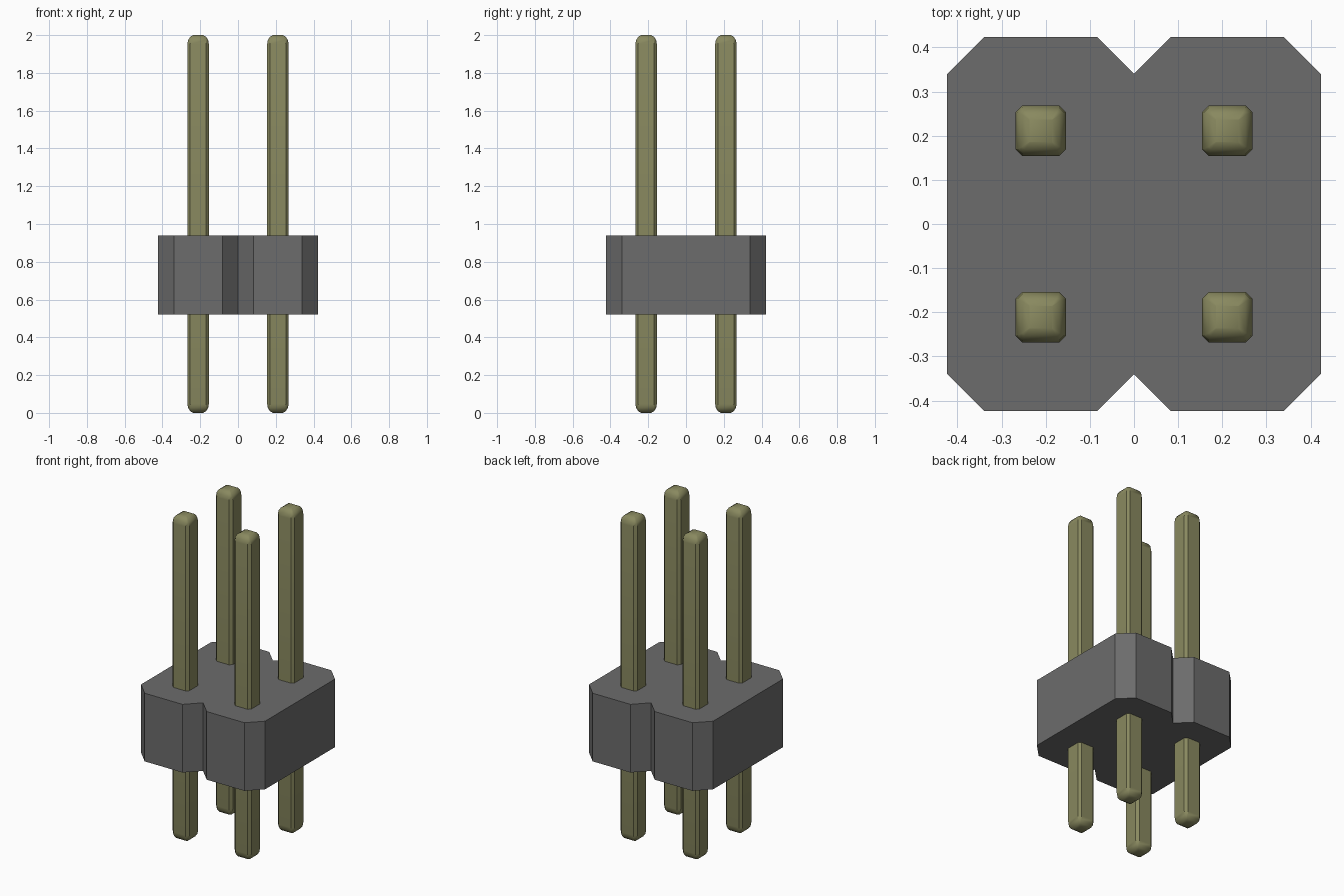
import bpy
import bmesh
import math

if "Cube" in bpy.data.objects:
    bpy.data.objects.remove(bpy.data.objects["Cube"], do_unlink=True)


def material(name, rgb):
    mat = bpy.data.materials.new(name)
    mat.use_nodes = True
    color = (*rgb, 1.0)
    mat.diffuse_color = color
    mat.node_tree.nodes["Principled BSDF"].inputs["Base Color"].default_value = color
    return mat


def loft(name, rings, mat, location=(0, 0, 0)):
    """Join closed rings of equal length from bottom to top and cap both ends."""
    bm = bmesh.new()
    loops = [[bm.verts.new(p) for p in ring] for ring in rings]
    bm.faces.new(loops[0][::-1])
    bm.faces.new(loops[-1])
    for low, high in zip(loops, loops[1:]):
        for i in range(len(low)):
            j = (i + 1) % len(low)
            bm.faces.new((low[i], low[j], high[j], high[i]))
    bmesh.ops.recalc_face_normals(bm, faces=bm.faces)
    mesh = bpy.data.meshes.new(name)
    bm.to_mesh(mesh)
    bm.free()
    mesh.materials.append(mat)
    obj = bpy.data.objects.new(name, mesh)
    obj.location = location
    bpy.context.collection.objects.link(obj)
    return obj


def chamfered_square(half, cut, z):
    a, b = half, half - cut
    return [(a, -b, z), (a, b, z), (b, a, z), (-b, a, z),
            (-a, b, z), (-a, -b, z), (-b, -a, z), (b, -a, z)]


plastic = material("dark grey plastic", (0.15, 0.15, 0.15))
metal = material("dull brass metal", (0.25, 0.25, 0.115))

# Housing: chamfered block with a V notch in the front and back
half, cut = 0.423, 0.083
inner = half - cut
front = [(-half, -inner), (-inner, -half), (-cut, -half), (0, -inner),
         (cut, -half), (inner, -half), (half, -inner)]
outline = front + [(-x, -y) for x, y in front]
loft("housing", [[(x, y, z) for x, y in outline] for z in (0.52, 0.94)], plastic)

# Pins: square bars with chamfered edges and rounded tips
# Each step is (half width, corner cut, distance from the tip)
tip = [(0.026, 0.001, 0.0), (0.042, 0.006, 0.009),
       (0.053, 0.012, 0.026), (0.057, 0.015, 0.048)]
steps = [(h, c, d) for h, c, d in tip] + [(h, c, 2 - d) for h, c, d in reversed(tip)]
for side, x in (("right", -0.211), ("left", 0.211)):
    for end, y in (("front", -0.211), ("back", 0.211)):
        pin = loft(f"{end}_{side}_pin", [chamfered_square(*s) for s in steps],
                   metal, (x, y, 0))
        bpy.ops.object.select_all(action='DESELECT')
        pin.select_set(True)
        bpy.context.view_layer.objects.active = pin
        bpy.ops.object.shade_smooth_by_angle(angle=math.radians(40))
